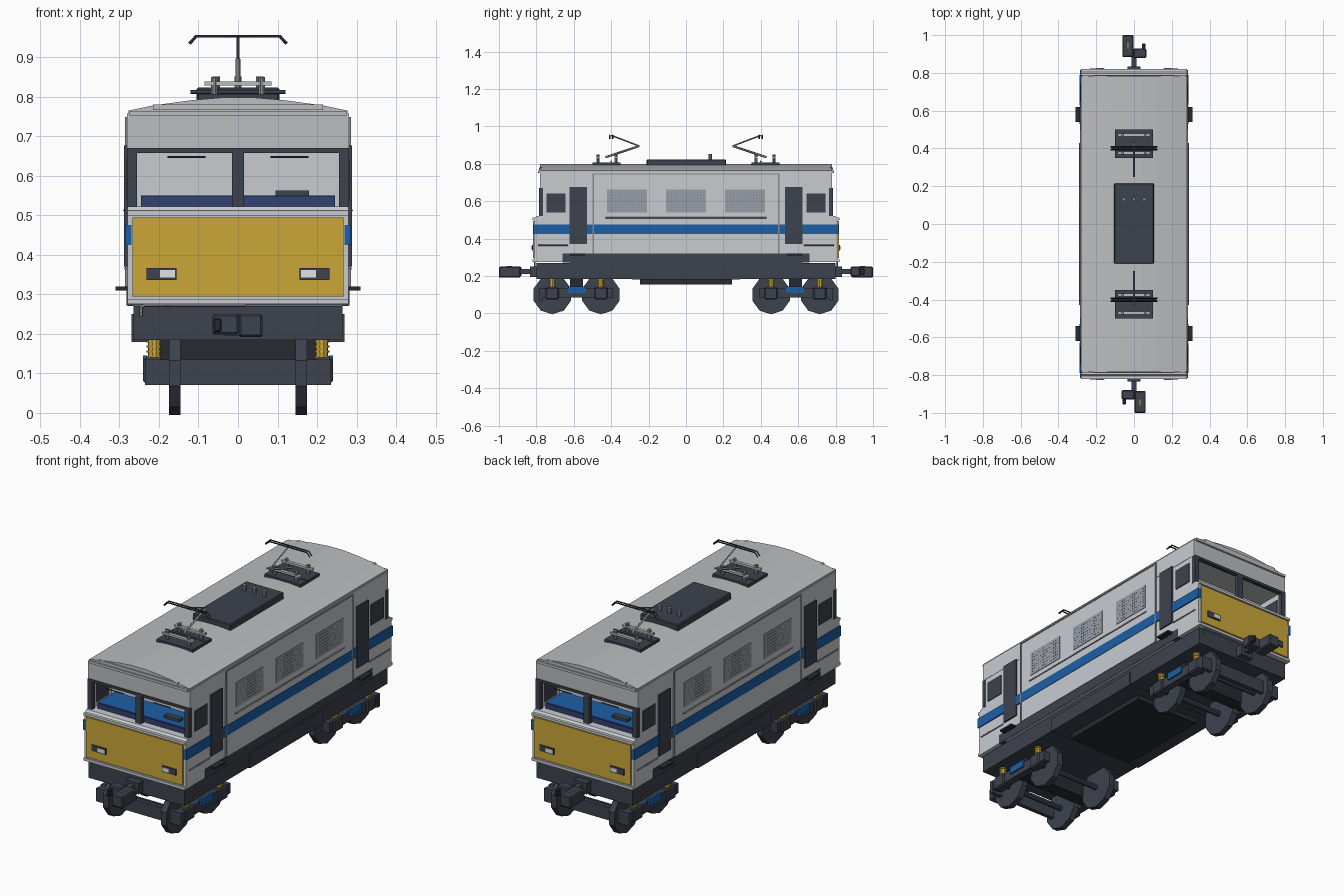
import bpy, bmesh, math
from mathutils import Vector, Matrix

old = bpy.data.objects.get("Cube")
if old:
    bpy.data.objects.remove(old, do_unlink=True)


def material(name, r, g, b):
    m = bpy.data.materials.new(name)
    m.use_nodes = True
    m.diffuse_color = (r, g, b, 1)
    m.node_tree.nodes["Principled BSDF"].inputs["Base Color"].default_value = (r, g, b, 1)
    return m


WHITE = material("light grey body", .58, .60, .63)
ROOF = material("roof grey", .50, .51, .52)
DARK = material("dark slate", .045, .054, .074)
BLACK = material("near black", .02, .023, .03)
YELLOW = material("warning yellow", .60, .39, .04)
BLUE = material("stripe blue", .012, .115, .38)
NAVY = material("desk navy", .035, .05, .16)
GRILLE = material("grille grey", .32, .35, .40)
STEEL = material("steel grey", .24, .25, .27)
LAMP = material("lamp white", .75, .76, .76)


def add(name, bm, mat):
    bmesh.ops.recalc_face_normals(bm, faces=bm.faces)
    me = bpy.data.meshes.new(name)
    bm.to_mesh(me)
    bm.free()
    me.materials.append(mat)
    ob = bpy.data.objects.new(name, me)
    bpy.context.collection.objects.link(ob)
    return ob


def put_box(bm, x, y, z):
    size = [b - a for a, b in (x, y, z)]
    mid = [(a + b) / 2 for a, b in (x, y, z)]
    bmesh.ops.create_cube(bm, size=1, matrix=Matrix.Translation(mid) @ Matrix.Diagonal((*size, 1)))


def box(name, mat, x, y, z, bevel=0):
    bm = bmesh.new()
    put_box(bm, x, y, z)
    if bevel:
        bmesh.ops.bevel(bm, geom=bm.edges[:], offset=bevel, segments=1, affect='EDGES')
    return add(name, bm, mat)


def span(s, a, b):
    return tuple(sorted((s * a, s * b)))


def cylinder(name, mat, centre, r, length, axis='Z', sides=10):
    turn = {'Z': Matrix(), 'X': Matrix.Rotation(math.pi / 2, 4, 'Y')}[axis]
    bm = bmesh.new()
    # turned half a step so that a flat side rests below
    bmesh.ops.create_cone(bm, cap_ends=True, segments=sides, radius1=r, radius2=r, depth=length,
                          matrix=Matrix.Translation(centre) @ turn @ Matrix.Rotation(math.pi / sides, 4, 'Z'))
    return add(name, bm, mat)


def prism(name, mat, pts, axis, a, b):
    """Extrude a profile of (horizontal, z) pairs along x or y."""
    bm = bmesh.new()
    make = (lambda h, z, t: (h, t, z)) if axis == 'Y' else (lambda h, z, t: (t, h, z))
    f = bm.faces.new([bm.verts.new(make(h, z, a)) for h, z in pts])
    ext = bmesh.ops.extrude_face_region(bm, geom=[f])["geom"]
    step = Vector(make(0, 0, b - a))
    bmesh.ops.translate(bm, vec=step, verts=[v for v in ext if isinstance(v, bmesh.types.BMVert)])
    return add(name, bm, mat)


def tube(name, mat, pts, r):
    cu = bpy.data.curves.new(name, 'CURVE')
    cu.dimensions = '3D'
    cu.bevel_depth, cu.bevel_resolution, cu.use_fill_caps = r, 0, True
    sp = cu.splines.new('POLY')
    sp.points.add(len(pts) - 1)
    for p, c in zip(sp.points, pts):
        p.co = (*c, 1)
    cu.materials.append(mat)
    ob = bpy.data.objects.new(name, cu)
    bpy.context.collection.objects.link(ob)


# Body core and arched roof
box("body_core", WHITE, (-.28, .28), (-.62, .62), (.27, .67))
half = [(.28, .67), (.277, .765), (.215, .778), (.12, .791), (.04, .798)]
prism("roof", ROOF, half + [(-x, z) for x, z in reversed(half)], 'Y', -.78, .78)
box("skirt", DARK, (-.265, .265), (-.8, .8), (.185, .27))
box("sill", DARK, (-.282, .282), (-.66, .66), (.272, .32))
box("equipment_tank", DARK, (-.27, .27), (-.29, .29), (.18, .25))
box("tank_bottom", BLACK, (-.18, .18), (-.245, .245), (.155, .185))

# Long sides
for s in (1, -1):
    box("upper_side", WHITE, span(s, .27, .2815), (-.78, .78), (.67, .757))
    box("side_panel", WHITE, span(s, .278, .284), (-.495, .495), (.32, .745))
    for y in (-.497, .497):
        box("panel_edge", STEEL, span(s, .278, .286), (y - .004, y + .004), (.32, .749))
    box("panel_top_edge", STEEL, span(s, .278, .286), (-.5, .5), (.743, .749))
    box("side_stripe", BLUE, span(s, .27, .286), (-.815, .815), (.425, .475))
    tube("side_rail", STEEL, [(s * .288, -.43, .512), (s * .288, .43, .512)], .004)
    holes = bmesh.new()
    for yc in (-.315, 0, .315):
        box("grille", GRILLE, span(s, .28, .287), (yc - .107, yc + .107), (.54, .662))
        for i in range(13):
            for j in range(7):
                y, z = yc + (i - 6) * .0155, .601 + (j - 3) * .0155
                put_box(holes, span(s, .286, .288), (y - .0025, y + .0025), (z - .0025, z + .0025))
    add("grille_holes", holes, STEEL)
    for e in (1, -1):
        box("door", DARK, span(s, .278, .288), span(e, .53, .622), (.37, .677))
        box("cab_side_window", DARK, span(s, .262, .284), span(e, .645, .745), (.54, .642))
        box("door_step", BLACK, span(s, .26, .31), span(e, .54, .62), (.31, .32))
        tube("lower_rail", STEEL, [(s * .285, e * .63, .365), (s * .285, e * .79, .365)], .004)
        box("cab_side_wall", WHITE, span(s, .264, .28), span(e, .61, .78), (.5, .68))

# Cab ends: s = 1 is the front, s = -1 the same end turned half round
nose = [(.61, .275), (.812, .275), (.812, .505), (.797, .522), (.61, .522)]
for s in (1, -1):
    def Y(a, b):
        return span(-s, a, b)

    prism("nose", WHITE, [(-s * y, z) for y, z in nose], 'X', -.28, .28)
    box("yellow_panel", YELLOW, (-.267, .267), Y(.81, .818), (.295, .495))
    box("nose_ledge", WHITE, (-.28, .28), Y(.80, .82), (.5, .512))
    box("nose_foot", WHITE, (-.28, .28), Y(.80, .82), (.275, .288))
    box("roof_brow", ROOF, (-.275, .275), Y(.78, .79), (.752, .764))
    box("roof_brow_upper", ROOF, (-.215, .215), Y(.77, .786), (.766, .78))
    for x in (-.268, 0, .268):
        w = .013 if x else .015
        box("window_post", DARK, (x - w, x + w), Y(.765, .786), (.522, .668))
    box("window_header", DARK, (-.281, .281), Y(.765, .786), (.658, .67))
    box("desk", NAVY, (-.245, .245), Y(.69, .76), (.522, .547))
    box("desk_top", BLUE, (-.245, .245), Y(.62, .755), (.546, .55))
    box("desk_screen", DARK, span(s, .095, .18), Y(.69, .72), (.55, .563))
    for x in (-.13, .13):
        tube("wiper", DARK, [(x - .048, -s * .784, .647), (x + .048, -s * .784, .647)], .0025)
    for m in (1, -1):
        box("lamp_housing", DARK, span(m, .155, .232), Y(.81, .823), (.336, .367))
        box("lamp", LAMP, span(m, .16, .198), Y(.82, .826), (.342, .361))

    # Coupler pair, neck and hose
    box("coupler_plate", DARK, (-.035, .035), Y(.8, .835), (.195, .25))
    box("coupler_neck", DARK, (-.014, .014), Y(.83, .9), (.212, .238))
    box("coupler_head", DARK, span(s, .002, .062), Y(.885, 1), (.192, .25), .005)
    box("coupler_mark", YELLOW, span(s, .028, .034), Y(.93, .96), (.249, .253))
    box("coupler_block", DARK, span(s, -.065, .002), Y(.88, .93), (.198, .25), .005)
    box("coupler_hook", BLACK, span(s, -.062, -.042), Y(.925, .955), (.205, .24), .004)
    tube("brake_hose", STEEL, [(s * x, -s * .808, z) for x, z in
                               ((-.245, .245), (-.245, .268), (-.235, .273), (.02, .273))], .004)

    # Bogie
    for y in (.455, .715):
        cylinder("axle", DARK, (0, -s * y, .1), .014, .4, 'X', 8)
        for m in (1, -1):
            cylinder("wheel", DARK, (m * .16, -s * y, .1), .105, .03, 'X', 10)
            box("axle_box", DARK, span(m, .19, .24), Y(y - .035, y + .035), (.075, .14), .006)
            cylinder("spring", YELLOW, (m * .212, -s * y, .165), .016, .07)
            for k in range(4):
                cylinder("spring_coil", YELLOW, (m * .212, -s * y, .142 + k * .013), .019, .005)
    for m in (1, -1):
        box("bogie_side", DARK, span(m, .195, .232), Y(.39, .785), (.085, .135))
        box("bogie_badge", BLUE, span(m, .23, .24), Y(.535, .632), (.11, .145))
    box("bogie_end_beam", DARK, (-.235, .235), Y(.765, .785), (.07, .135))
    box("bogie_bolster", BLACK, (-.2, .2), Y(.55, .62), (.09, .19))

    # Pantograph
    box("pantograph_base", DARK, (-.1, .1), Y(.35, .5), (.785, .807))
    for y in (.375, .47):
        for x in (-.06, .06):
            cylinder("insulator", STEEL, (x, -s * y, .825), .009, .05, 'Z', 8)
        box("base_bar", ROOF, (-.085, .085), Y(y - .008, y + .008), (.828, .838))
    tube("base_shaft", DARK, [(-.12, -s * .4, .812), (.12, -s * .4, .812)], .005)
    tube("lower_arm", STEEL, [(0, -s * .43, .835), (0, -s * .25, .895)], .006)
    tube("upper_arm", STEEL, [(0, -s * .25, .895), (0, -s * .4, .952)], .004)
    for dy in (-.008, .008):
        y = -s * .4 + dy
        tube("contact_bow", BLACK, [(-.123, y, .934), (-.106, y, .953), (.106, y, .953), (.123, y, .934)], .004)

# Roof equipment box
box("roof_unit", DARK, (-.105, .105), (-.21, .215), (.78, .823), .004)
for x in (-.055, 0, .055):
    cylinder("roof_insulator", STEEL, (x, .13, .836), .01, .03, 'Z', 8)
